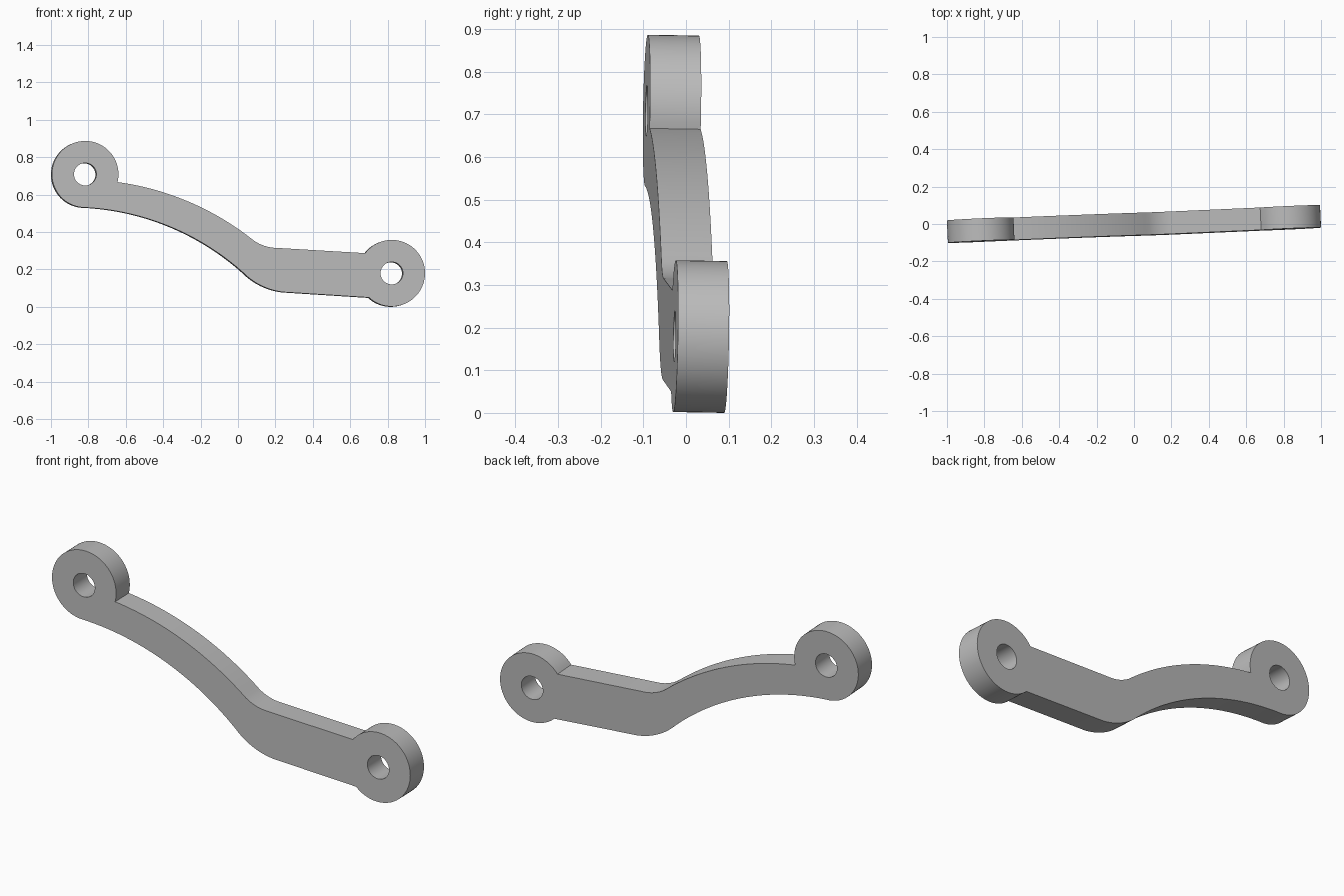
import bpy, bmesh
from math import cos, sin, radians, atan2, tau
from mathutils import Vector

cube = bpy.data.objects.get("Cube")
if cube:
    bpy.data.objects.remove(cube, do_unlink=True)

THICK = 0.12
BOSS_R, HOLE_R = 0.178, 0.06
LEFT, RIGHT = Vector((-0.817, 0.709)), Vector((0.822, 0.18))


def circle_arc(centre, radius, start, end, steps):
    return [centre + radius * Vector((cos(a), sin(a)))
            for a in (start + (end - start) * i / steps for i in range(steps + 1))]


def arc_through(a, b, c, steps):
    """Arc from a through b to c."""
    a, b, c = Vector(a), Vector(b), Vector(c)
    u, v = b - a, c - a
    d = 2 * u.cross(v)
    o = a + Vector((v.y * u.dot(u) - u.y * v.dot(v), u.x * v.dot(v) - v.x * u.dot(u))) / d
    p, q = a - o, c - o
    sweep = atan2(p.cross(q), p.dot(q))
    start = atan2(p.y, p.x)
    return circle_arc(o, p.length, start, start + sweep, steps)


# Outline, running anticlockwise from the upper boss
outline = circle_arc(LEFT, BOSS_R, radians(-13.6), radians(270), 56)
outline += arc_through(outline[-1], (-0.35, 0.423), (0.03, 0.181), 28)[1:]
outline += arc_through(outline[-1], (0.125, 0.113), (0.24, 0.079), 10)[1:]
outline += circle_arc(RIGHT, BOSS_R, radians(227), radians(503), 56)
outline += arc_through((0.21, 0.315), (0.145, 0.325), (0.085, 0.354), 8)
outline += arc_through(outline[-1], (-0.27, 0.565), outline[0], 28)[1:-1]
holes = [circle_arc(c, HOLE_R, 0, tau, 40)[:-1] for c in (LEFT, RIGHT)]


# The plate leans slightly, so depth varies with x and z
def on_plate(p):
    return Vector((p.x, -0.0675 + 0.0455 * p.x + 0.017 * p.y, p.y))


normal = Vector((0.0455, -1, 0.017)).normalized()

# Flat plate with two holes, thickened towards the back
bm = bmesh.new()
edges = []
for loop in [outline] + holes:
    verts = [bm.verts.new(on_plate(p)) for p in loop]
    edges += [bm.edges.new((verts[i - 1], verts[i])) for i in range(len(verts))]
bmesh.ops.triangle_fill(bm, edges=edges, use_beauty=True, normal=normal)
back = bmesh.ops.extrude_face_region(bm, geom=bm.faces[:], use_keep_orig=True)["geom"]
bmesh.ops.translate(bm, vec=-normal * THICK,
                    verts=[g for g in back if isinstance(g, bmesh.types.BMVert)])
bmesh.ops.recalc_face_normals(bm, faces=bm.faces[:])
mesh = bpy.data.meshes.new("link_arm")
bm.to_mesh(mesh)
bm.free()

arm = bpy.data.objects.new("link_arm", mesh)
bpy.context.collection.objects.link(arm)

# Grey metal
grey = bpy.data.materials.new("grey_metal")
grey.use_nodes = True
colour = (0.5, 0.5, 0.5, 1)
grey.diffuse_color = colour
grey.node_tree.nodes["Principled BSDF"].inputs["Base Color"].default_value = colour
mesh.materials.append(grey)

bpy.ops.object.select_all(action="DESELECT")
arm.select_set(True)
bpy.context.view_layer.objects.active = arm
bpy.ops.object.shade_smooth_by_angle(angle=radians(30))
